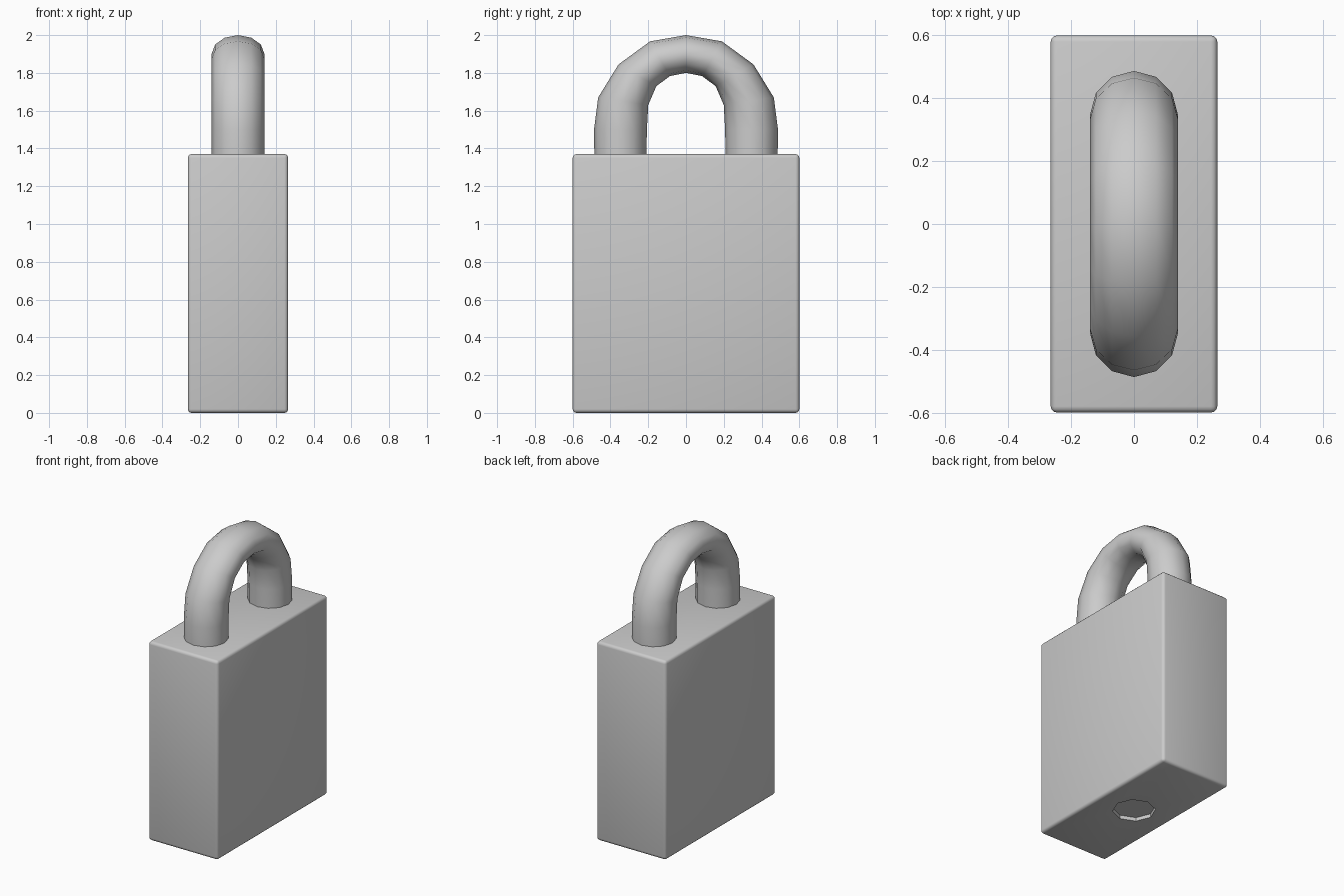
import bpy, bmesh, math
from mathutils import Vector

if "Cube" in bpy.data.objects:
    bpy.data.objects.remove(bpy.data.objects["Cube"])


def activate(obj):
    bpy.ops.object.select_all(action='DESELECT')
    obj.select_set(True)
    bpy.context.view_layer.objects.active = obj


def make_object(name, bm):
    bmesh.ops.recalc_face_normals(bm, faces=bm.faces)
    mesh = bpy.data.meshes.new(name)
    bm.to_mesh(mesh)
    bm.free()
    obj = bpy.data.objects.new(name, mesh)
    bpy.context.collection.objects.link(obj)
    return obj


# Body: block with softened edges
bm = bmesh.new()
bmesh.ops.create_cube(bm, size=1)
for v in bm.verts:
    v.co = Vector((v.co.x * 0.53, v.co.y * 1.2, (v.co.z + 0.5) * 1.37))
bmesh.ops.bevel(bm, geom=bm.edges[:], offset=0.02, segments=3,
                profile=0.5, affect='EDGES')
body = make_object("body", bm)

# Shallow octagonal lock recess in the underside
bpy.ops.mesh.primitive_cylinder_add(vertices=8, radius=0.135, depth=0.05,
                                    location=(0, 0, 0),
                                    rotation=(0, 0, 0))
cutter = bpy.context.object
cutter.name = "lock_recess_cutter"
cutter.hide_render = True
activate(body)
cut = body.modifiers.new("lock_recess", 'BOOLEAN')
cut.operation = 'DIFFERENCE'
cut.solver = 'EXACT'
cut.object = cutter
bpy.ops.object.modifier_apply(modifier=cut.name)
bpy.data.objects.remove(cutter, do_unlink=True)
activate(body)
bpy.ops.object.shade_smooth_by_angle(angle=math.radians(35))

# Shackle: 12-sided rings lofted between outer and inner outlines (y, z)
half = [((0.485, 1.34), (0.21, 1.34)),
        ((0.487, 1.50), (0.207, 1.50)),
        ((0.465, 1.67), (0.20, 1.63)),
        ((0.357, 1.845), (0.157, 1.73)),
        ((0.19, 1.967), (0.085, 1.783))]
mirrored = [((-o[0], o[1]), (-i[0], i[1])) for o, i in reversed(half)]
stations = half + [((0, 2.0), (0, 1.8))] + mirrored

SIDES = 12
bm = bmesh.new()
rings = []
for outer, inner in stations:
    o, i = Vector((0, *outer)), Vector((0, *inner))
    mid, arm = (o + i) / 2, (o - i) / 2
    ring = []
    for k in range(SIDES):
        a = math.tau * k / SIDES
        ring.append(bm.verts.new(mid + arm * math.cos(a)
                                 + Vector((0.14 * math.sin(a), 0, 0))))
    rings.append(ring)
for r0, r1 in zip(rings, rings[1:]):
    for k in range(SIDES):
        n = (k + 1) % SIDES
        bm.faces.new((r0[k], r0[n], r1[n], r1[k]))
bm.faces.new(rings[0])
bm.faces.new(rings[-1])
shackle = make_object("shackle", bm)
activate(shackle)
bpy.ops.object.shade_smooth_by_angle(angle=math.radians(60))
